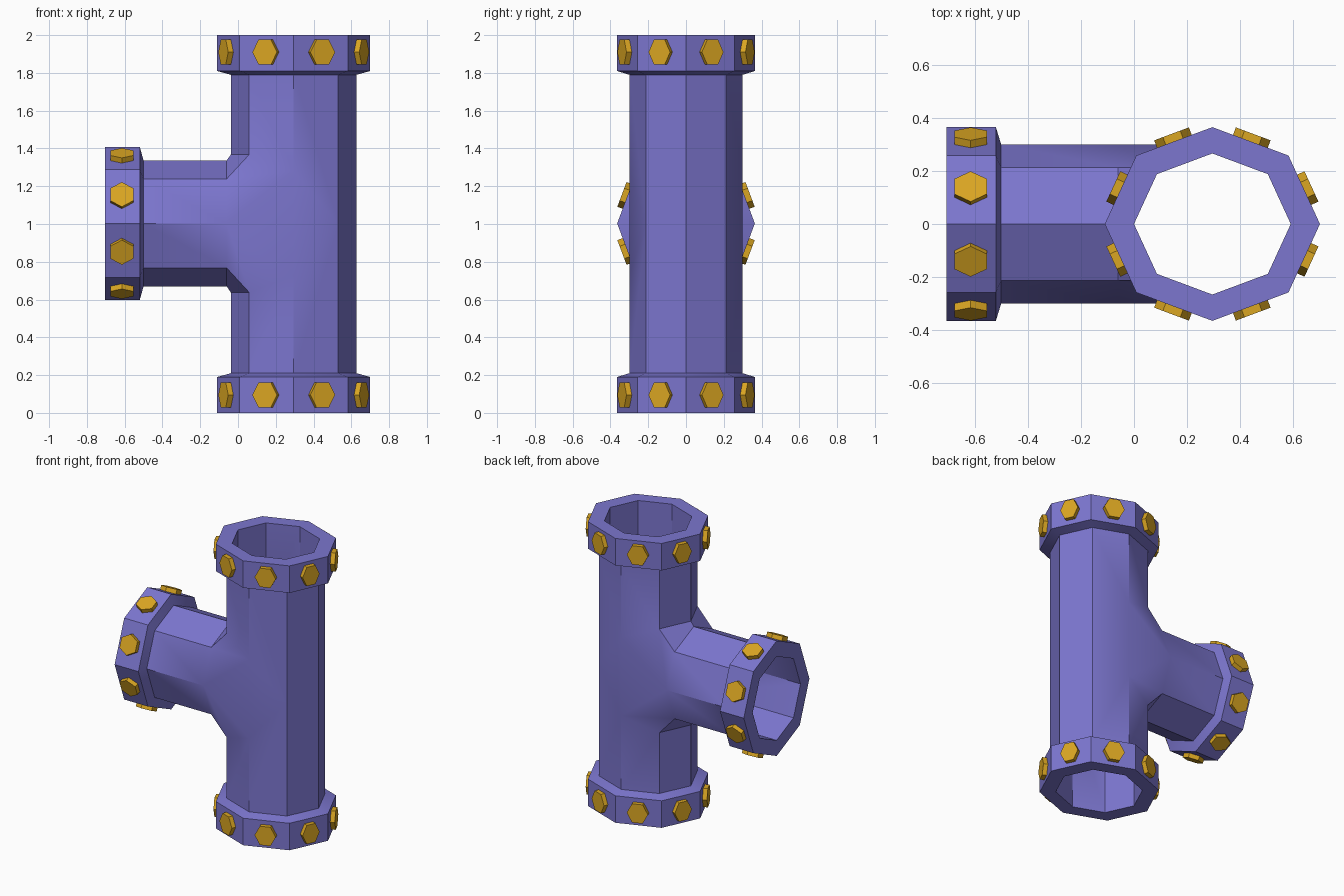
import bpy, bmesh, math
from mathutils import Vector

if "Cube" in bpy.data.objects:
    bpy.data.objects.remove(bpy.data.objects["Cube"])

CX, ZC = 0.295, 1.003           # main pipe axis x, branch axis z
FLANGE, PIPE, BORE = 0.405, 0.333, 0.295
YS = 0.9                        # pipes are slightly narrow in y


def material(name, color):
    m = bpy.data.materials.new(name)
    m.diffuse_color = (*color, 1)
    m.use_nodes = True
    m.node_tree.nodes["Principled BSDF"].inputs["Base Color"].default_value = m.diffuse_color
    return m


def finish(bm, name, mat, smooth):
    bmesh.ops.remove_doubles(bm, verts=bm.verts, dist=1e-4)
    bmesh.ops.recalc_face_normals(bm, faces=bm.faces)
    me = bpy.data.meshes.new(name)
    bm.to_mesh(me)
    bm.free()
    ob = bpy.data.objects.new(name, me)
    bpy.context.collection.objects.link(ob)
    me.materials.append(mat)
    if smooth:
        bpy.context.view_layer.objects.active = ob
        ob.select_set(True)
        bpy.ops.object.shade_smooth_by_angle(angle=math.radians(30))
        ob.select_set(False)
    return ob


def main_pt(r, i, z):
    a = i * math.pi / 4
    return Vector((CX + r * math.cos(a), r * YS * math.sin(a), z))


def branch_pt(r, i, x):
    a = i * math.pi / 4
    return Vector((x, r * YS * math.sin(a), ZC + r * math.cos(a)))


def bridge(bm, a, b):
    # closed strip of faces between two loops; repeated vertices give triangles
    n = len(a)
    for i in range(n):
        j = (i + 1) % n
        vs = list(dict.fromkeys((a[i], a[j], b[j], b[i])))
        if len(vs) > 2:
            bm.faces.new(vs)


def tee_skin(bm, r, flange):
    # one skin (outside or bore) of the T; returns its three open end loops
    def ring(fn, rad, t):
        return [bm.verts.new(fn(rad, i, t)) for i in range(8)]
    k = r / PIPE
    rise = [0, 0, .275, .365, .365, .365, .275, 0]
    joints, ends = [], []
    for s, z_end in ((1, 2.0), (-1, 0.0)):
        rings = [ring(main_pt, flange, z_end)]
        if flange > r:
            rings += [ring(main_pt, flange, z_end - s * .19),
                      ring(main_pt, r, z_end - s * .21)]
        rings.append([bm.verts.new(main_pt(r, i, ZC + s * k * rise[i])) for i in range(8)])
        for a, b in zip(rings, rings[1:]):
            bridge(bm, a, b)
        joints.append(rings[-1])
        ends.append(rings[0])
    t, b = joints
    # flat slivers beside the junction
    for i, j in ((1, 2), (7, 6)):
        bm.faces.new((t[i], t[j], b[j]))
    # branch pipe
    rings = [ring(branch_pt, r, CX - r - .022)]
    if flange > r:
        rings += [ring(branch_pt, r, -.50), ring(branch_pt, flange, -.52)]
    rings.append(ring(branch_pt, flange, -.705))
    for p, q in zip(rings, rings[1:]):
        bridge(bm, p, q)
    # flared collar from main pipe to branch
    collar = [t[4], t[3], t[2], b[2], b[3], b[4], b[5], b[6], t[6], t[5]]
    bridge(bm, collar, [rings[0][i] for i in (0, 1, 2, 2, 3, 4, 5, 6, 6, 7)])
    return ends + [rings[-1]]


purple = material("purple_metal", (0.20, 0.18, 0.62))
gold = material("gold_bolts", (0.70, 0.38, 0.016))

# hollow T pipe with flanges
bm = bmesh.new()
for outer, inner in zip(tee_skin(bm, PIPE, FLANGE), tee_skin(bm, BORE, BORE)):
    bridge(bm, outer, inner)
finish(bm, "pipe_tee", purple, True)


# hexagonal bolt heads, one per flange face
def bolts(name, fn, t, axis, half):
    bm = bmesh.new()
    centre = sum((fn(FLANGE, i, t) for i in range(8)), Vector()) / 8
    for i in range(8):
        p, q = fn(FLANGE, i, t), fn(FLANGE, i + 1, t)
        mid, tan = (p + q) / 2, (q - p).normalized()
        nor = tan.cross(axis)
        if nor.dot(mid - centre) < 0:
            nor = -nor
        size = .061 + .01 * max(abs(tan.x), abs(tan.z)) ** 2
        loops = []
        for d in (-.02, .03):
            loops.append([bm.verts.new(mid + nor * d
                          + tan * size * math.cos(k * math.pi / 3)
                          + axis * half / .866 * math.sin(k * math.pi / 3))
                          for k in range(6)])
            bm.faces.new(loops[-1])
        bridge(bm, *loops)
    finish(bm, name, gold, False)


bolts("top_bolts", main_pt, 1.91, Vector((0, 0, 1)), .066)
bolts("bottom_bolts", main_pt, .095, Vector((0, 0, 1)), .066)
bolts("branch_bolts", branch_pt, -.615, Vector((1, 0, 0)), .061)
